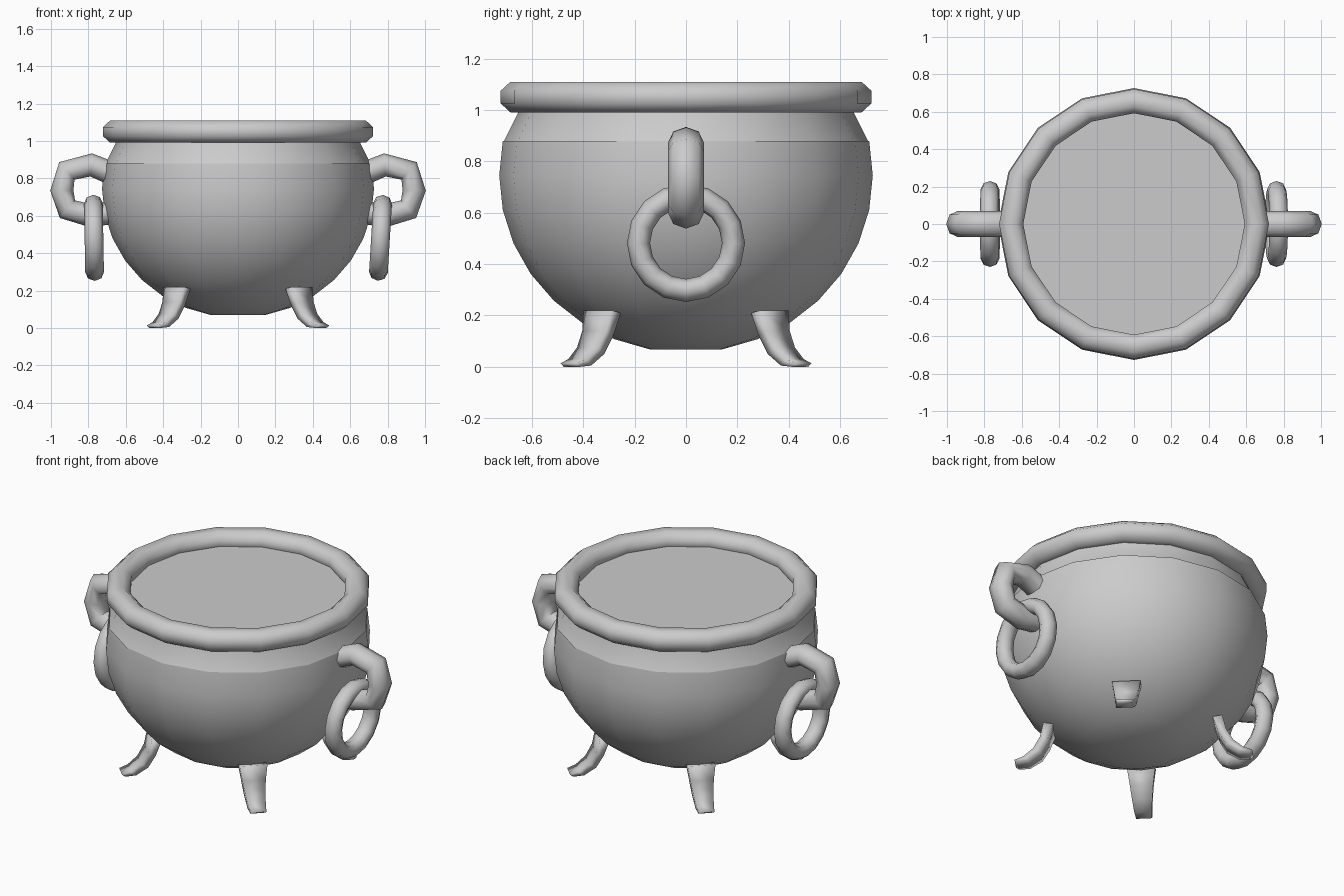
import bpy, bmesh
from math import sin, cos, pi, radians
from mathutils import Vector, Matrix

if "Cube" in bpy.data.objects:
    bpy.data.objects.remove(bpy.data.objects["Cube"])


def loft(name, sections, loop=False, caps=True, angle=50):
    """Skin a row of closed cross-sections; loop joins the last to the first."""
    bm = bmesh.new()
    rows = [[bm.verts.new(p) for p in s] for s in sections]
    n = len(rows[0])
    pairs = list(zip(rows, rows[1:])) + ([(rows[-1], rows[0])] if loop else [])
    for a, b in pairs:
        for i in range(n):
            j = (i + 1) % n
            bm.faces.new((a[i], a[j], b[j], b[i]))
    if caps and not loop:
        bm.faces.new(rows[0])
        bm.faces.new(rows[-1])
    bmesh.ops.recalc_face_normals(bm, faces=bm.faces[:])
    me = bpy.data.meshes.new(name)
    bm.to_mesh(me)
    bm.free()
    ob = bpy.data.objects.new(name, me)
    bpy.context.collection.objects.link(ob)
    bpy.ops.object.select_all(action='DESELECT')
    ob.select_set(True)
    bpy.context.view_layer.objects.active = ob
    bpy.ops.object.shade_smooth_by_angle(angle=radians(angle))
    return ob


def circle(r, z, n=16):
    return [Vector((r * cos(2 * pi * i / n), r * sin(2 * pi * i / n), z)) for i in range(n)]


def torus(name, major, tube_r, tube_z, n, m, z=0, phase=0):
    secs = []
    for k in range(m):
        a = 2 * pi * (k + phase) / m
        secs.append(circle(major + tube_r * cos(a), z + tube_z * sin(a), n))
    return loft(name, secs, loop=True, angle=60)


# Round-bellied pot: flattened sphere profile, outer wall and inner wall
def belly(a, b):
    angles = [-78.75 + 11.25 * k for k in range(9)]
    return [(a * cos(radians(t)), .745 + b * sin(radians(t))) for t in angles]


outer = belly(.727, .69) + [(.71, .875), (.655, .985), (.65, 1.04)]
inner = belly(.675, .64) + [(.66, .86), (.61, .97), (.60, 1.03)]
loft("pot_body", [circle(r, z) for r, z in outer + inner[::-1]])

# Rolled rim
torus("rim", .657, .07, .064, 16, 8, z=1.05, phase=.5)

# Contents filling the pot
bm = bmesh.new()
bm.faces.new([bm.verts.new(p) for p in circle(.61, 1.035)])
me = bpy.data.meshes.new("contents_surface")
bm.to_mesh(me)
bm.free()
bpy.context.collection.objects.link(bpy.data.objects.new("contents_surface", me))

# Handles: bent tube in the xz plane, and the hanging rings
path = [Vector((x, 0, z)) for x, z in
        [(.66, .82), (.785, .872), (.915, .84), (.942, .735), (.912, .635), (.785, .60), (.66, .62)]]
for side, label, tilt in ((1, "right", 3.5), (-1, "left", 1)):
    secs = []
    for i, p in enumerate(path):
        d = (path[min(i + 1, 6)] - path[max(i - 1, 0)]).normalized()
        nrm = Vector((d.z, 0, -d.x))
        ring = [p + nrm * .062 * cos(k * pi / 4) + Vector((0, .07 * sin(k * pi / 4), 0))
                for k in range(8)]
        secs.append([Vector((side * v.x, v.y, v.z)) for v in ring])
    loft(label + "_handle", secs, angle=60)
    ring = torus(label + "_ring", .185, .045, .05, 16, 8)
    ring.data.transform(Matrix.Translation((side * (.762 if side > 0 else .77), 0, .482))
                        @ Matrix.Rotation(radians(90 + side * tilt), 4, 'Y'))

# Four curved feet on the diagonals: outer r, z, inner r, z, half width
foot = [(.487, .22, .435, .21, .077), (.507, .14, .465, .12, .064), (.545, .075, .505, .05, .055),
        (.60, .03, .57, .005, .048), (.647, .014, .63, 0, .043)]
for q in range(4):
    rot = Matrix.Rotation(radians(45 + 90 * q), 3, 'Z')
    secs = [[rot @ Vector(v) for v in ((ro, -t, zo), (ro, t, zo), (ri, t, zi), (ri, -t, zi))]
            for ro, zo, ri, zi, t in foot]
    loft("foot_%d" % (q + 1), secs, angle=100)
